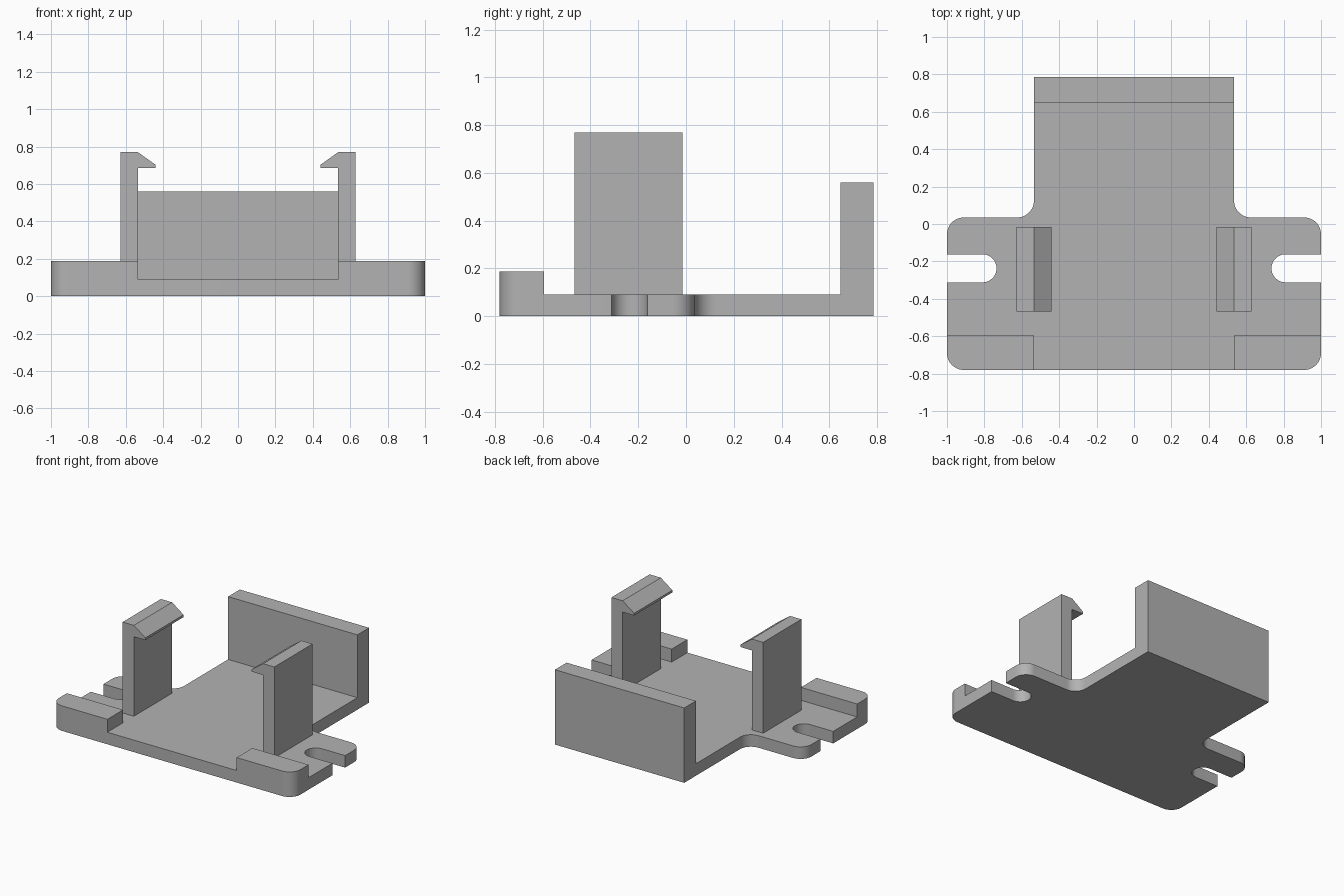
import bpy, bmesh, math
from mathutils import Vector

cube = bpy.data.objects.get("Cube")
if cube:
    bpy.data.objects.remove(cube, do_unlink=True)

grey = bpy.data.materials.new("plain_grey")
grey.use_nodes = True
COLOUR = (0.45, 0.45, 0.45, 1)
grey.diffuse_color = COLOUR
grey.node_tree.nodes["Principled BSDF"].inputs["Base Color"].default_value = COLOUR

BASE = 0.09      # plate thickness
ROUND = 0.09     # corner radius
INNER = 0.535    # half width of the tray
FRONT, BACK = -0.78, 0.785
STEP = 0.035     # rear edge of the mounting ears


def arc(cx, cy, r, start, end, n=12):
    """Points on an arc, angles in degrees."""
    angles = [math.radians(start + (end - start) * i / n) for i in range(n + 1)]
    return [(cx + r * math.cos(a), cy + r * math.sin(a)) for a in angles]


def mirrored(points):
    return [(-x, y) for x, y in reversed(points)]


def prism(name, points, low, high, axis="z"):
    """Extrude a flat outline along z (outline in xy) or y (outline in xz)."""
    bm = bmesh.new()
    place = (lambda p: (p[0], p[1], low)) if axis == "z" else (lambda p: (p[0], low, p[1]))
    face = bm.faces.new([bm.verts.new(place(p)) for p in points])
    shift = Vector((0, 0, high - low)) if axis == "z" else Vector((0, high - low, 0))
    made = bmesh.ops.extrude_face_region(bm, geom=[face], use_keep_orig=True)
    moved = [v for v in made["geom"] if isinstance(v, bmesh.types.BMVert)]
    bmesh.ops.translate(bm, verts=moved, vec=shift)
    bmesh.ops.recalc_face_normals(bm, faces=bm.faces)
    mesh = bpy.data.meshes.new(name)
    bm.to_mesh(mesh)
    bm.free()
    mesh.materials.append(grey)
    obj = bpy.data.objects.new(name, mesh)
    bpy.context.collection.objects.link(obj)
    bpy.ops.object.select_all(action="DESELECT")
    obj.select_set(True)
    bpy.context.view_layer.objects.active = obj
    bpy.ops.object.shade_smooth_by_angle(angle=math.radians(30))
    return obj


# Base plate with rounded ears, open screw slots and filleted rear tray
slot_y, slot_r = -0.237, 0.075
front_corner = arc(1 - ROUND, FRONT + ROUND, ROUND, -90, 0)
half = (front_corner
        + [(1, slot_y - slot_r)]
        + arc(0.81, slot_y, slot_r, 270, 90, 20)
        + [(1, slot_y + slot_r)]
        + arc(1 - ROUND, STEP - ROUND, ROUND, 0, 90)
        + arc(INNER + ROUND, STEP + ROUND, ROUND, 270, 180)
        + [(INNER, BACK)])
prism("base_plate", half + mirrored(half), 0, BASE)

# Rear stop wall
wall = [(-INNER, 0.647), (INNER, 0.647), (INNER, BACK), (-INNER, BACK)]
prism("rear_wall", wall, BASE, 0.56)

# Raised front pads and hooked snap clips on both sides
pad = [(INNER, FRONT)] + front_corner + [(1, -0.595), (INNER, -0.595)]
clip = [(INNER, BASE), (0.628, BASE), (0.628, 0.77), (INNER, 0.77),
        (0.44, 0.702), (0.44, 0.685), (INNER, 0.685)]
for side, flip in (("left", list), ("right", mirrored)):
    prism(side + "_front_pad", flip(pad), BASE, 0.187)
    prism(side + "_snap_clip", flip(clip), -0.467, -0.015, "y")
